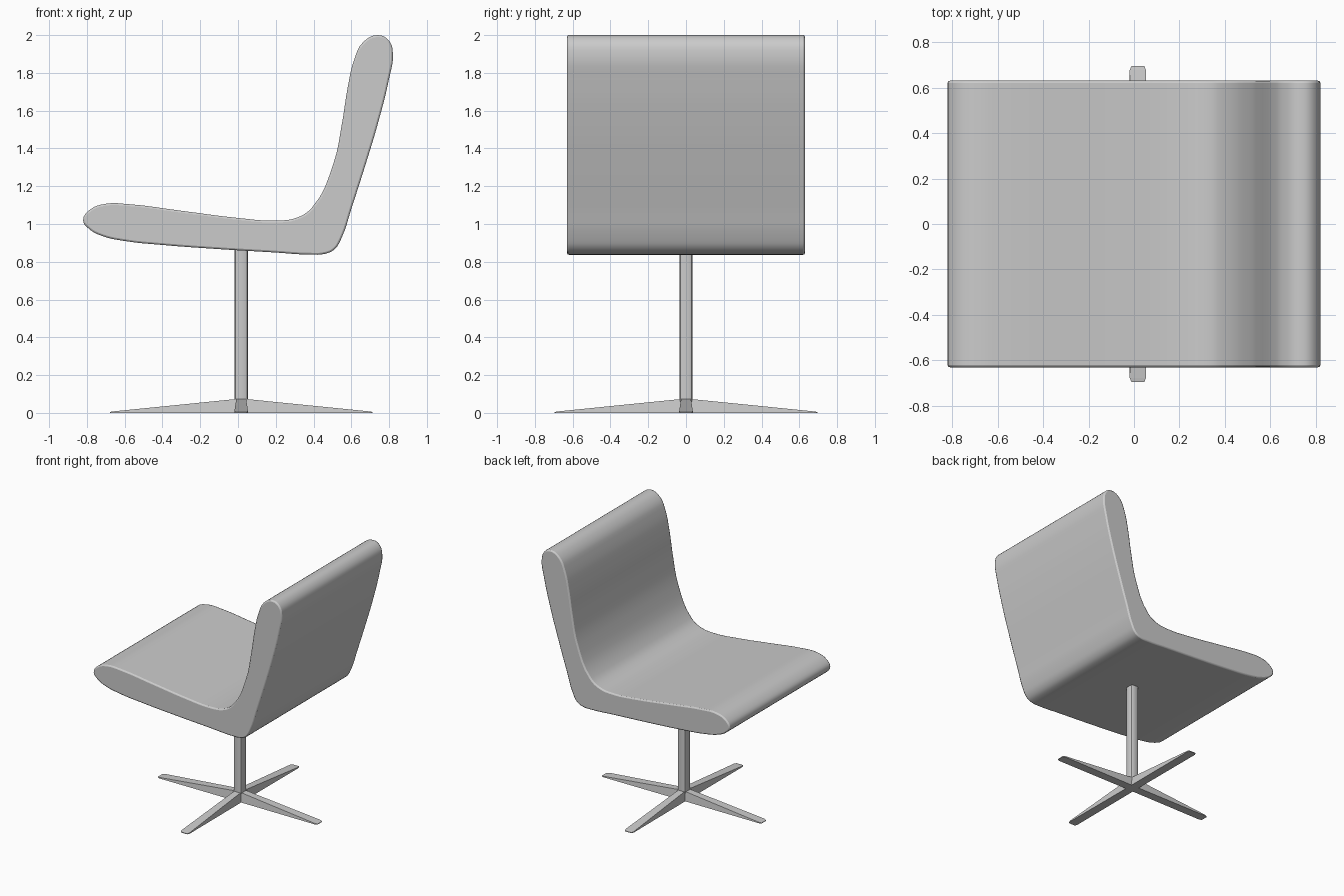
import bpy, bmesh, math
from mathutils import Matrix, Vector

if "Cube" in bpy.data.objects:
    bpy.data.objects.remove(bpy.data.objects["Cube"])

CX = 0.017  # centre of the pedestal

def smooth(ob, deg=35):
    bpy.ops.object.select_all(action='DESELECT')
    ob.select_set(True)
    bpy.context.view_layer.objects.active = ob
    bpy.ops.object.shade_smooth_by_angle(angle=math.radians(deg))

def mesh_object(name, bm):
    bmesh.ops.recalc_face_normals(bm, faces=bm.faces)
    me = bpy.data.meshes.new(name)
    bm.to_mesh(me)
    bm.free()
    ob = bpy.data.objects.new(name, me)
    bpy.context.collection.objects.link(ob)
    return ob

# Seat shell: smooth side profile (x, z) extruded across the width
profile = [(-.82, 1.02), (-.785, 1.075), (-.70, 1.107), (-.58, 1.105), (-.3, 1.07),
           (0, 1.032), (.2, 1.018), (.31, 1.033), (.39, 1.085), (.505, 1.32), (.55, 1.53),
           (.582, 1.73), (.615, 1.87), (.66, 1.96), (.74, 2.0), (.80, 1.97), (.82, 1.90),
           (.80, 1.77), (.74, 1.53), (.68, 1.33), (.60, 1.08), (.55, .93), (.51, .865),
           (.46, .842), (.38, .838), (.2, .849), (-.1, .867), (-.4, .889), (-.6, .91),
           (-.72, .937), (-.79, .975)]
cu = bpy.data.curves.new("seat_profile", 'CURVE')
cu.dimensions = '2D'
cu.fill_mode = 'NONE'
cu.resolution_u = 4
sp = cu.splines.new('BEZIER')
sp.bezier_points.add(len(profile) - 1)
for p, (x, z) in zip(sp.bezier_points, profile):
    p.co = (x, z, 0)
    p.handle_left_type = p.handle_right_type = 'AUTO'
sp.use_cyclic_u = True
tmp = bpy.data.objects.new("seat_profile", cu)
bpy.context.collection.objects.link(tmp)
bpy.context.view_layer.update()
outline = [v.co.copy() for v in tmp.to_mesh().vertices]
tmp.to_mesh_clear()
bpy.data.objects.remove(tmp)

bm = bmesh.new()
face = bm.faces.new([bm.verts.new((c.x, -0.63, c.y)) for c in outline])
ext = bmesh.ops.extrude_face_region(bm, geom=[face])
bmesh.ops.translate(bm, vec=(0, 1.26, 0),
                    verts=[g for g in ext["geom"] if isinstance(g, bmesh.types.BMVert)])
seat = mesh_object("seat_shell", bm)
bev = seat.modifiers.new("edge_rounding", 'BEVEL')
bev.width = 0.01
bev.segments = 2
bev.limit_method = 'ANGLE'
bev.angle_limit = math.radians(50)
smooth(seat)

# Pedestal column: square post with rounded corners
bm = bmesh.new()
bmesh.ops.create_cube(bm, size=1, matrix=Matrix.Translation((CX, 0, 0.47))
                      @ Matrix.Diagonal((0.07, 0.07, 0.82, 1)))
bmesh.ops.bevel(bm, geom=[e for e in bm.edges if abs(e.verts[0].co.z - e.verts[1].co.z) > .5],
                offset=0.018, segments=2, profile=0.5, affect='EDGES')
smooth(mesh_object("pedestal_column", bm))

# Four tapering feet, rising to the column
def foot(name, angle):
    bm = bmesh.new()
    rings = []
    for r, wb, wt, h in [(0, .034, .026, .076), (.67, .036, .036, .008), (.688, .028, .028, .005)]:
        rings.append([bm.verts.new(c) for c in
                      [(r, -wb, 0), (r, wb, 0), (r, wt, h), (r, -wt, h)]])
    for a, b in zip(rings, rings[1:]):
        for i in range(4):
            j = (i + 1) % 4
            bm.faces.new((a[i], a[j], b[j], b[i]))
    bm.faces.new(rings[0])
    bm.faces.new(rings[-1])
    bmesh.ops.transform(bm, verts=bm.verts, matrix=Matrix.Translation((CX, 0, 0))
                        @ Matrix.Rotation(angle, 4, 'Z') @ Matrix.Diagonal((1.01, 1, 1, 1)))
    mesh_object(name, bm)

for i, side in enumerate(("right", "back", "left", "front")):
    foot(f"{side}_foot", i * math.pi / 2)
